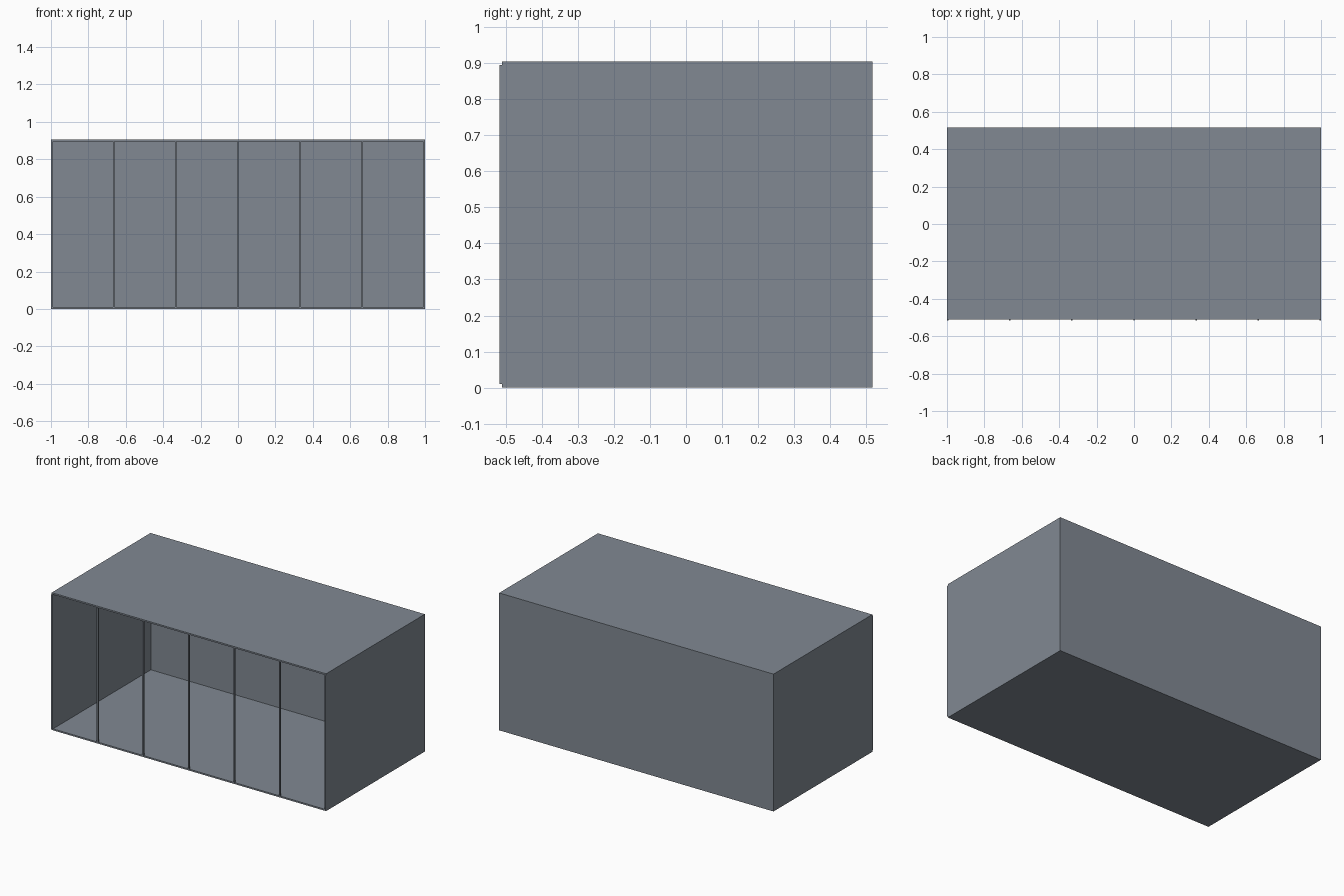
import bpy

old = bpy.data.objects.get("Cube")
if old:
    bpy.data.objects.remove(old, do_unlink=True)

WIDTH, HEIGHT = 2.0, 0.905
FRONT, BACK = -0.511, 0.517
WALL = 0.01

steel = bpy.data.materials.new("slate grey")
steel.use_nodes = True
GREY = (0.22, 0.25, 0.29, 1)
steel.diffuse_color = GREY
steel.node_tree.nodes["Principled BSDF"].inputs["Base Color"].default_value = GREY


def box(name, low, high):
    """Flat-sided box between two opposite corners."""
    bpy.ops.mesh.primitive_cube_add(size=1)
    ob = bpy.context.object
    ob.name = name
    ob.location = [(a + b) / 2 for a, b in zip(low, high)]
    ob.scale = [b - a for a, b in zip(low, high)]
    bpy.ops.object.transform_apply(location=True, rotation=False, scale=True)
    ob.data.materials.append(steel)
    return ob


half = WIDTH / 2
inner = half - WALL

# Shell, open at the front
box("floor", (-half, FRONT, 0), (half, BACK, WALL))
box("roof", (-half, FRONT, HEIGHT - WALL), (half, BACK, HEIGHT))
box("back_wall", (-inner, BACK - WALL, WALL), (inner, BACK, HEIGHT - WALL))
for side, x in (("right", -half), ("left", inner)):
    box(side + "_wall", (x, FRONT, WALL), (x + WALL, BACK, HEIGHT - WALL))

# Slim upright bars across the open front
BARS, BAR = 7, 0.008
for i in range(BARS):
    x = (i / (BARS - 1) * 2 - 1) * (half - BAR / 2)
    box(f"front_bar_{i + 1}", (x - BAR / 2, -0.517, WALL),
        (x + BAR / 2, -0.505, HEIGHT - WALL))
